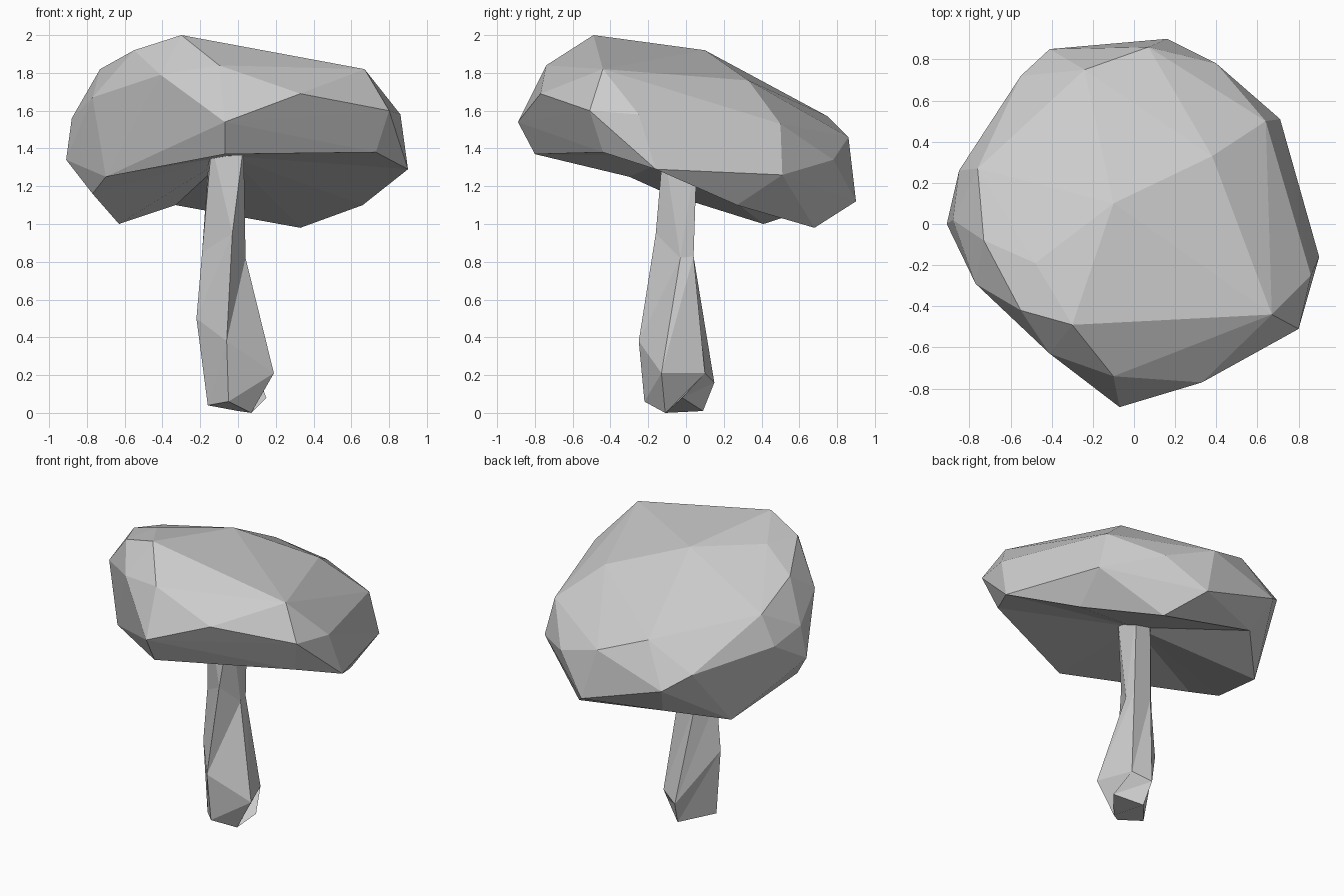
import bpy
import bmesh
from mathutils import Vector

default_cube = bpy.data.objects.get("Cube")
if default_cube:
    bpy.data.objects.remove(default_cube, do_unlink=True)

# One plain grey for the whole model
grey = bpy.data.materials.new("plain_grey")
grey.use_nodes = True
colour = (0.6, 0.6, 0.6, 1.0)
grey.diffuse_color = colour
grey.node_tree.nodes["Principled BSDF"].inputs["Base Color"].default_value = colour


def point(coords):
    """Convert hundredths of a unit to a position."""
    return Vector(coords) / 100


def finish(name, bm):
    """Turn a bmesh into a flat-shaded grey object."""
    bmesh.ops.recalc_face_normals(bm, faces=bm.faces[:])
    mesh = bpy.data.meshes.new(name)
    bm.to_mesh(mesh)
    bm.free()
    mesh.materials.append(grey)
    obj = bpy.data.objects.new(name, mesh)
    bpy.context.collection.objects.link(obj)
    return obj


# Mushroom cap: crown and shoulder corners, then the lower rim
crown = [
    (-30, -49, 200), (12, -42, 190), (67, -44, 182), (-10, 10, 192),
    (-10, -74, 184), (-55, -42, 192), (-48, -19, 193), (-73, -8, 182),
    (38, 33, 176), (-76, 27, 170),
]
shoulder = [
    (-7, -89, 154), (33, -77, 169), (80, -51, 160), (86, -25, 158),
    (-41, -63, 179), (-77, -29, 167), (-88, 2, 156), (-91, 0, 134),
    (-85, 26, 150), (-55, 72, 140), (-41, 85, 130), (-24, 75, 157),
    (7, 86, 146), (16, 90, 112), (40, 78, 134), (64, 50, 153),
    (71, 51, 126),
]
rim = [
    (-7, -80, 137), (21, -61, 138), (73, -44, 138), (90, -16, 129),
    (66, 27, 110), (33, 68, 98), (-33, 72, 110), (-63, 41, 100),
    (-77, -10, 116), (-70, -30, 125),
]


def build_cap():
    bm = bmesh.new()
    for coords in crown + shoulder:
        bm.verts.new(point(coords))
    lower = {bm.verts.new(point(coords)) for coords in rim}
    hull = bmesh.ops.convex_hull(bm, input=bm.verts[:])
    spare = [v for v in hull["geom_interior"] if isinstance(v, bmesh.types.BMVert)]
    lower -= set(spare)
    bmesh.ops.delete(bm, geom=spare, context="VERTS")

    # Open the flat underside and draw it up to a hollow above the stem
    under = [f for f in bm.faces if all(v in lower for v in f.verts)]
    bmesh.ops.delete(bm, geom=under, context="FACES")
    edges = [e for e in bm.edges if e.is_boundary]
    hollow = bm.verts.new(point((-5, -5, 136)))
    for edge in edges:
        bm.faces.new((*edge.verts, hollow))
    return finish("mushroom_cap", bm)


# Stem: five-sided rings from the foot to inside the cap
stem_rings = [
    [(-5, -22, 6), (7, -11, 0), (15, -2, 8), (0, 9, 1), (-16, -10, 4)],
    [(-6, -25, 38), (19, -13, 21), (10, 10, 21), (-2, 15, 16), (-22, -6, 50)],
    [(-3, -16, 95), (4, -3, 82), (3, 4, 83), (-10, 4, 83), (-19, -6, 85)],
    [(-14, -12, 142), (3, -12, 142), (3, 6, 142), (-8, 6, 142), (-15, -2, 142)],
]


def build_stem():
    bm = bmesh.new()
    rings = [[bm.verts.new(point(c)) for c in ring] for ring in stem_rings]
    for low, high in zip(rings, rings[1:]):
        for i in range(len(low)):
            j = (i + 1) % len(low)
            bm.faces.new((low[i], low[j], high[j]))
            bm.faces.new((low[i], high[j], high[i]))
    bm.faces.new(rings[0][::-1])
    bm.faces.new(rings[-1])
    return finish("stem", bm)


build_cap()
build_stem()
